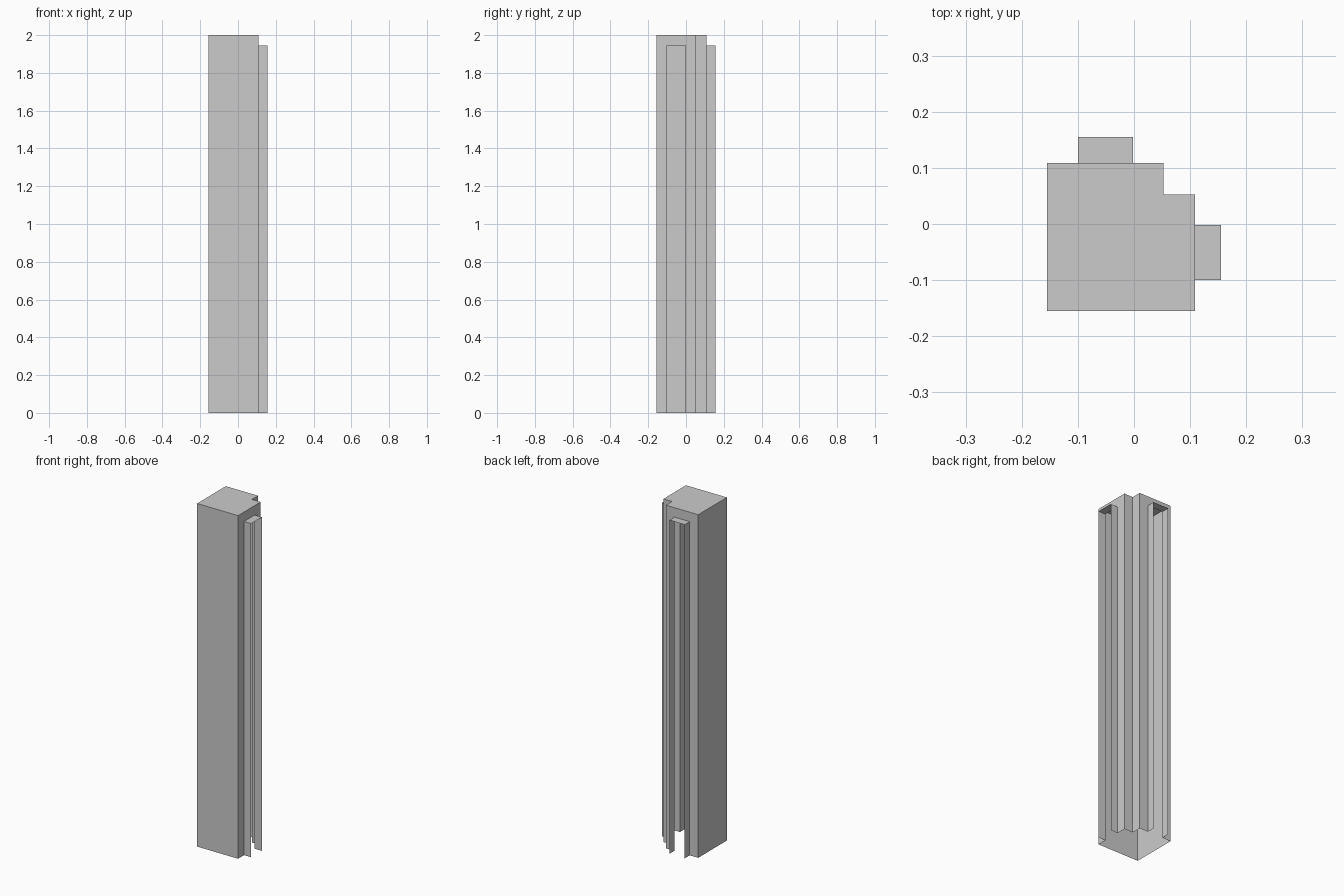
import bpy, bmesh

if "Cube" in bpy.data.objects:
    bpy.data.objects.remove(bpy.data.objects["Cube"])

H = 2.0        # post height
SLOT = 1.945   # top of the slot openings
A = -0.155     # outer corner of the plan
B = 0.109      # slotted faces
N = 0.053      # notch
S0, S1 = -0.1, -0.002   # slot sides
OUT = 0.155    # outer edge of the channel flanges


def flip(p):
    """Mirror a plan point across the x = y diagonal."""
    return (p[1], p[0])


def make_object(name, build):
    bm = bmesh.new()
    build(bm)
    bmesh.ops.remove_doubles(bm, verts=bm.verts, dist=1e-5)
    bmesh.ops.dissolve_degenerate(bm, edges=bm.edges, dist=1e-6)
    mesh = bpy.data.meshes.new(name)
    bm.to_mesh(mesh)
    bm.free()
    obj = bpy.data.objects.new(name, mesh)
    bpy.context.collection.objects.link(obj)
    return obj


def wall(bm, p, q, z0, z1):
    """Upright sheet, facing right of the direction p to q."""
    bm.faces.new([bm.verts.new(v) for v in
                  ((*p, z0), (*q, z0), (*q, z1), (*p, z1))])


def sheet(bm, plan, z):
    bm.faces.new([bm.verts.new((*p, z)) for p in plan])


# Hollow post: thin walls with a notch, open at the bottom, capped on top
half = [(A, A), (B, A), (B, S0), (B, S1), (B, N), (N, N)]
plan = half + [flip(p) for p in reversed(half[1:-1])]


def build_post(bm):
    for p, q in zip(plan, plan[1:] + plan[:1]):
        is_slot = {p, q} in ({(B, S0), (B, S1)}, {(S0, B), (S1, B)})
        wall(bm, p, q, SLOT if is_slot else 0, H)
    sheet(bm, plan, H)


make_object("corner_post", build_post)


# Slot channels: two flanges and a roof, open at the outer end
def build_channel(mirrored):
    def build(bm):
        path = [(B, S0), (OUT, S0), (OUT, S1), (B, S1)]
        if mirrored:
            path = [flip(p) for p in reversed(path)]
        wall(bm, path[0], path[1], 0, SLOT)
        wall(bm, path[2], path[3], 0, SLOT)
        sheet(bm, path, SLOT)
    return build


make_object("right_channel", build_channel(False))
make_object("back_channel", build_channel(True))
